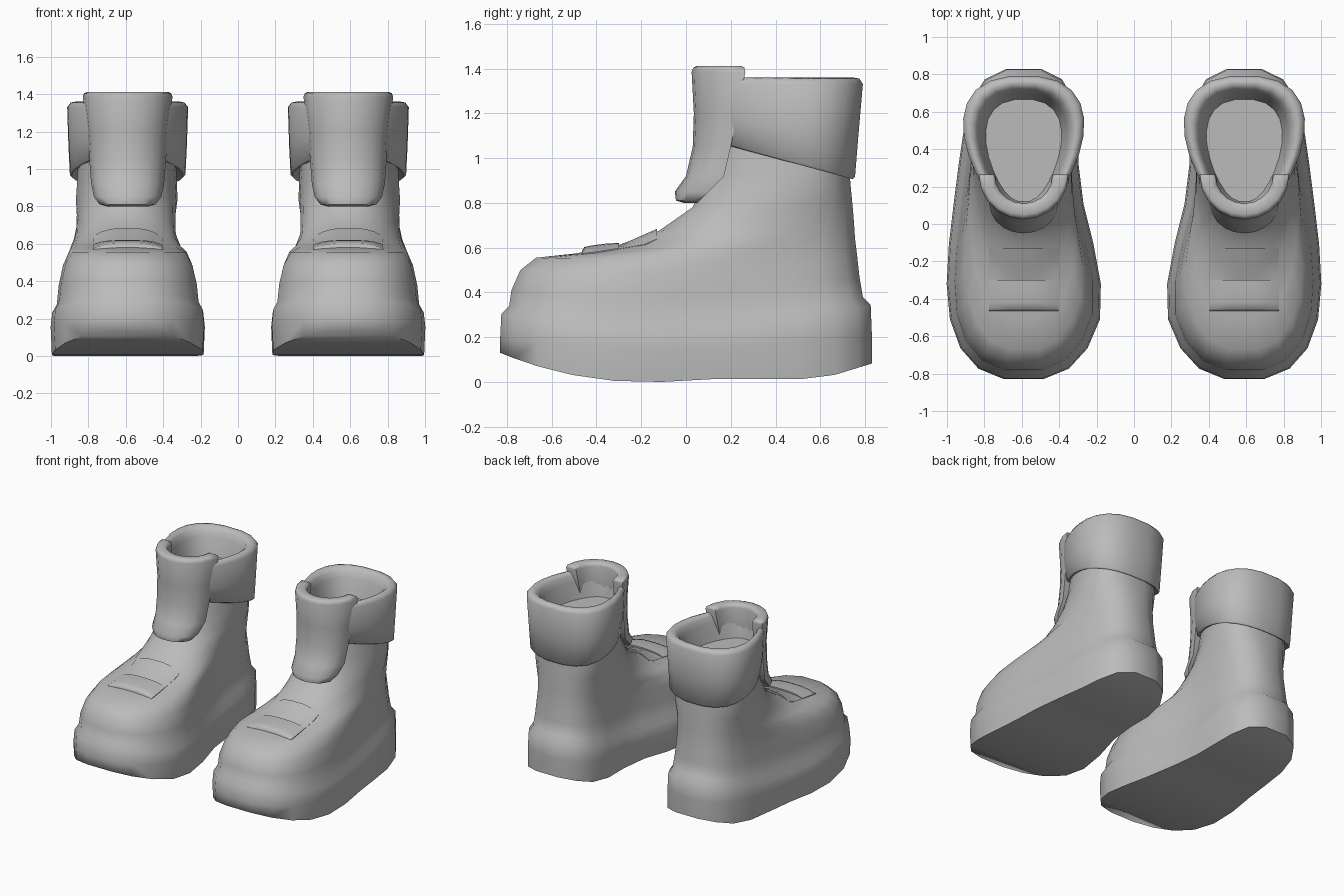
import bpy, bmesh, math
from mathutils import Vector
from mathutils.bvhtree import BVHTree

if "Cube" in bpy.data.objects:
    bpy.data.objects.remove(bpy.data.objects["Cube"])

SIDES = 24       # points around each foot-shaped ring
CENTRE = 0.59    # distance of each boot from the middle

grey = bpy.data.materials.new("plain grey")
grey.use_nodes = True
grey.diffuse_color = (0.5, 0.5, 0.5, 1)
grey.node_tree.nodes["Principled BSDF"].inputs["Base Color"].default_value = (0.5, 0.5, 0.5, 1)


def ground(y):
    """Underside height: toe spring, flat middle, slightly raised heel."""
    toe = 0.13 * (max(0, -y - 0.2) / 0.63) ** 2
    heel = 0.07 * max(0, (y - 0.6) / 0.23)
    return toe + heel + (0.012 if y > 0 else 0)


def foot_ring(front, back, z_front, z_back, w_front, w_back, waist=0, dip=0):
    """Egg-shaped loop around the foot, tilted from front to back."""
    points = []
    half = (back - front) / 2 / math.cos(math.pi / SIDES)
    for i in range(SIDES):
        t = (i + 0.5) * math.tau / SIDES
        s, u = math.sin(t), (1 - math.cos(t)) / 2
        y = (front + back) / 2 - half * math.cos(t)
        # The inner side bulges at the ball and draws in sharply at the arch
        outer, inner = 0.85 * (0.3 + u), min(1.25, max(0.25, 2.2 * u - 0.17))
        w = w_front + (w_back - w_front) * u - waist * s * s * (outer if s > 0 else inner)
        x = math.copysign(abs(s) ** 0.8, s) * w
        z = ground(y) if z_front is None else z_front + (z_back - z_front) * u - dip * s * s
        points.append(Vector((x, y, z)))
    return points


def loft(name, loops, side, sharp=60):
    """Skin a list of loops, close both ends with strips and smooth it."""
    bm = bmesh.new()
    rows = [[bm.verts.new((side * (p.x + CENTRE), p.y, p.z)) for p in loop] for loop in loops]
    n = len(rows[0])
    for a, b in zip(rows, rows[1:]):
        for i in range(n):
            j = (i + 1) % n
            bm.faces.new((a[i], a[j], b[j], b[i]))
    for row in (rows[0], rows[-1]):
        for i in range(n // 2 - 1):
            bm.faces.new((row[i], row[i + 1], row[n - 2 - i], row[n - 1 - i]))
    bmesh.ops.recalc_face_normals(bm, faces=bm.faces)
    tree = BVHTree.FromBMesh(bm)
    mesh = bpy.data.meshes.new(name)
    bm.to_mesh(mesh)
    bm.free()
    mesh.materials.append(grey)
    obj = bpy.data.objects.new(name, mesh)
    bpy.context.collection.objects.link(obj)
    bpy.ops.object.select_all(action='DESELECT')
    obj.select_set(True)
    bpy.context.view_layer.objects.active = obj
    bpy.ops.object.shade_smooth_by_angle(angle=math.radians(sharp))
    return tree


def tongue_loop(z, front, edge, half, thick=0.06):
    """Thick U-shaped slice of the tongue."""
    angles = [math.radians(-90 + 18 * i) for i in range(11)]
    outer = [Vector((half * math.sin(a), front + (edge - front) * (1 - math.cos(a)), z))
             for a in angles]
    inner = [Vector(((half - thick) * math.sin(a),
                     front + thick + (edge - front - thick) * (1 - math.cos(a)), z))
             for a in angles]
    return outer + inner[::-1]


def strap(name, tree, rows, side):
    """Thin pad laid over the instep, fading at its sides; rows hold (y, lift)."""
    loops = []
    for y, lift in rows:
        top = []
        for i in range(9):
            k = i / 4 - 1
            x = 0.185 * k
            hit = tree.ray_cast(Vector((side * (x + CENTRE), y, 3)), Vector((0, 0, -1)))[0]
            z = hit.z if hit else 0.55
            top.append(Vector((x, y, z + lift * (1 - 0.8 * k ** 4))))
        loops.append(top + [p - Vector((0, 0, 0.05)) for p in reversed(top)])
    loft(name, loops, side)


for side, label in ((1, "left"), (-1, "right")):
    # Sole, ledge and upper as one smooth body
    body = loft(label + "_boot_body", [
        foot_ring(-0.83, 0.83, None, None, 0.52, 0.47, 0.165),
        foot_ring(-0.83, 0.83, 0.2, 0.22, 0.53, 0.47, 0.165, 0.06),
        foot_ring(-0.825, 0.825, 0.305, 0.345, 0.52, 0.463, 0.165, 0.1),
        foot_ring(-0.79, 0.79, 0.34, 0.38, 0.495, 0.435, 0.165, 0.09),
        foot_ring(-0.78, 0.775, 0.41, 0.47, 0.485, 0.415, 0.16, 0.06),
        foot_ring(-0.74, 0.765, 0.5, 0.56, 0.45, 0.4, 0.15, 0.04),
        foot_ring(-0.67, 0.755, 0.555, 0.64, 0.39, 0.385, 0.12, 0.03),
        foot_ring(-0.5, 0.75, 0.573, 0.72, 0.31, 0.375, 0.08, 0.03),
        foot_ring(-0.3, 0.745, 0.605, 0.78, 0.26, 0.365, 0.06, 0.03),
        foot_ring(-0.12, 0.74, 0.675, 0.83, 0.245, 0.36, 0.05, 0.01),
        foot_ring(0.03, 0.735, 0.78, 0.88, 0.235, 0.35, 0.03),
        foot_ring(0.1, 0.73, 0.92, 0.95, 0.22, 0.337, 0.02),
        foot_ring(0.13, 0.725, 1.06, 1.06, 0.205, 0.337, 0.02),
    ], side, 70)

    # Folded collar: floor, inner wall, rolled rim, outer wall
    loft(label + "_collar", [
        foot_ring(0.12, 0.665, 1.16, 1.16, 0.14, 0.25),
        foot_ring(0.1, 0.7, 1.29, 1.29, 0.17, 0.285),
        foot_ring(0.09, 0.72, 1.335, 1.335, 0.18, 0.305),
        foot_ring(0.075, 0.745, 1.36, 1.36, 0.195, 0.34),
        foot_ring(0.06, 0.775, 1.355, 1.355, 0.21, 0.375),
        foot_ring(0.05, 0.79, 1.33, 1.33, 0.22, 0.4),
        foot_ring(0.07, 0.77, 1.18, 1.1, 0.22, 0.39),
        foot_ring(0.1, 0.755, 1.085, 0.915, 0.215, 0.38),
        foot_ring(0.12, 0.745, 1.075, 0.905, 0.21, 0.365),
        foot_ring(0.16, 0.69, 1.1, 0.94, 0.17, 0.31),
    ], side, 65)

    # Tongue wrapped over the front of the collar
    loft(label + "_tongue", [
        tongue_loop(0.8, -0.01, 0.05, 0.11),
        tongue_loop(0.81, -0.045, 0.06, 0.15),
        tongue_loop(0.85, -0.05, 0.1, 0.18),
        tongue_loop(0.92, 0, 0.17, 0.195),
        tongue_loop(1.05, 0.03, 0.2, 0.205),
        tongue_loop(1.2, 0.035, 0.23, 0.215, 0.07),
        tongue_loop(1.385, 0.025, 0.265, 0.24, 0.085),
        tongue_loop(1.405, 0.033, 0.26, 0.232, 0.07),
        tongue_loop(1.412, 0.05, 0.245, 0.215, 0.04),
    ], side)

    # Overlapping instep pads
    strap(label + "_front_strap", body,
          ((-0.465, 0.005), (-0.455, 0.022), (-0.42, 0.024), (-0.36, 0.022), (-0.3, 0.016)), side)
    strap(label + "_rear_strap", body,
          ((-0.31, 0.004), (-0.25, 0.006), (-0.19, 0.009), (-0.13, 0.012)), side)
